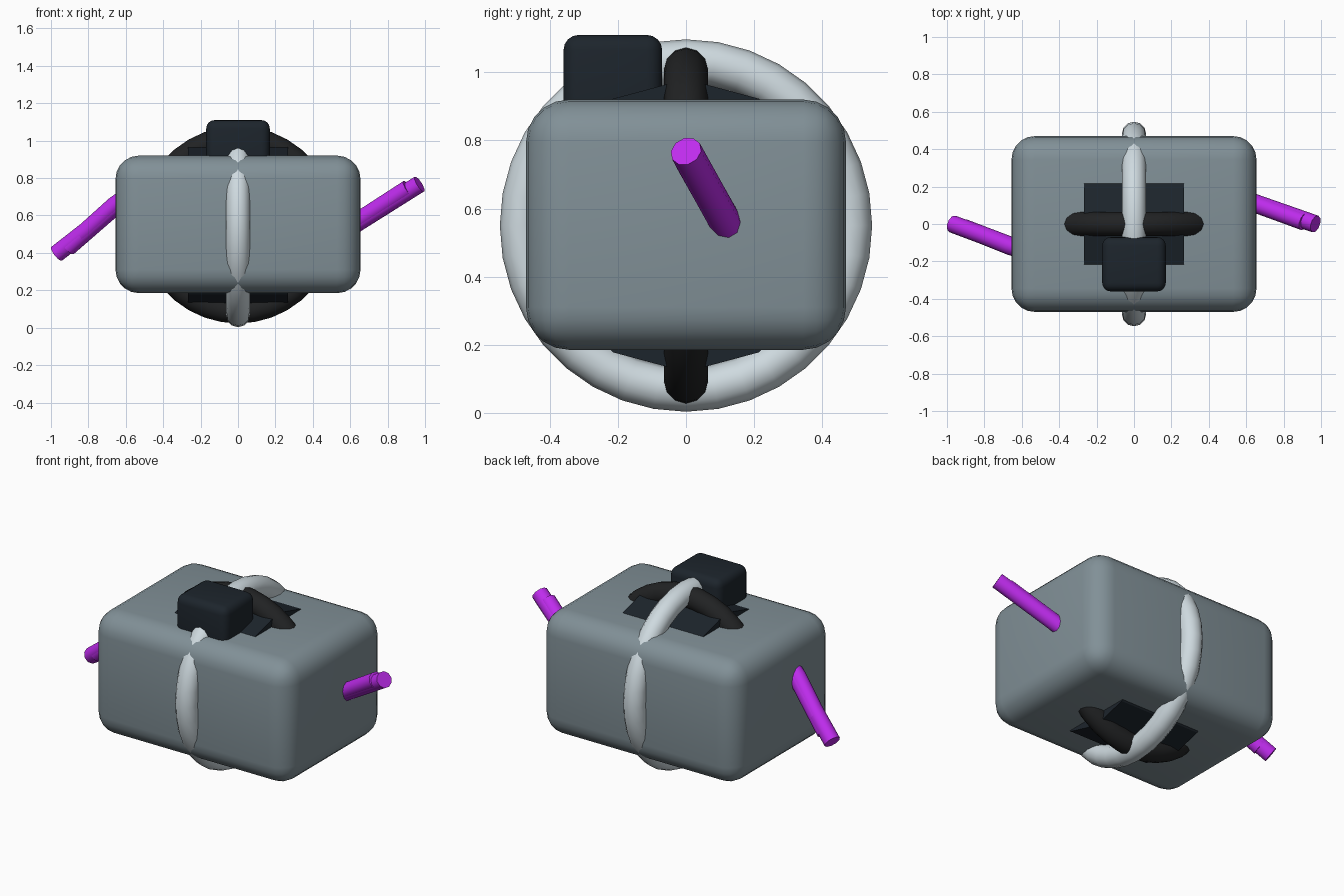
import bpy
from math import radians, pi

if "Cube" in bpy.data.objects:
    bpy.data.objects.remove(bpy.data.objects["Cube"])

CZ = 0.55  # shared centre height


def material(name, rgb):
    m = bpy.data.materials.new(name)
    m.diffuse_color = (*rgb, 1)
    m.use_nodes = True
    m.node_tree.nodes["Principled BSDF"].inputs["Base Color"].default_value = m.diffuse_color
    return m


BODY = material("blue_grey", (0.22, 0.28, 0.31))
LIGHT = material("pale_grey", (0.62, 0.70, 0.74))
DARK = material("charcoal", (0.015, 0.016, 0.017))
NAVY = material("dark_navy", (0.012, 0.018, 0.025))
PURPLE = material("purple", (0.52, 0.025, 0.85))


def finish(name, mat, angle=35):
    ob = bpy.context.object
    ob.name = name
    ob.data.materials.append(mat)
    bpy.ops.object.shade_smooth_by_angle(angle=radians(angle))
    return ob


def rounded_box(name, lo, hi, radius, segments, mat):
    centre = [(a + b) / 2 for a, b in zip(lo, hi)]
    bpy.ops.mesh.primitive_cube_add(size=1, location=centre)
    bpy.context.object.scale = [b - a for a, b in zip(lo, hi)]
    bpy.ops.object.transform_apply(location=False, rotation=False, scale=True)
    bevel = bpy.context.object.modifiers.new("round", 'BEVEL')
    bevel.width, bevel.segments = radius, segments
    bpy.ops.object.modifier_apply(modifier="round")
    finish(name, mat)


def ring(name, major, minor, rotation, mat):
    bpy.ops.mesh.primitive_torus_add(
        major_radius=major, minor_radius=minor, major_segments=36,
        minor_segments=12, location=(0, 0, CZ), rotation=rotation)
    finish(name, mat, 45)


# Main body and the small housing on top
rounded_box("body", (-0.655, -0.47, 0.185), (0.655, 0.47, 0.92), 0.125, 5, BODY)
rounded_box("top_housing", (-0.17, -0.36, 0.80), (0.17, -0.07, 1.11), 0.045, 4, NAVY)

# Two crossing rings
ring("pale_ring", 0.482, 0.065, (0, pi / 2, 0), LIGHT)
ring("dark_ring", 0.462, 0.065, (pi / 2, 0, 0), DARK)

# Twelve-sided core drum showing through top and bottom
bpy.ops.mesh.primitive_cylinder_add(
    vertices=12, radius=0.43, depth=0.535, location=(0, 0, CZ),
    rotation=(0, pi / 2, 0))
bpy.context.object.name = "core_drum"
bpy.context.object.data.materials.append(NAVY)


# Purple cables leaving both ends of the body
def cable(name, points):
    curve = bpy.data.curves.new(name, 'CURVE')
    curve.dimensions = '3D'
    curve.bevel_depth, curve.bevel_resolution = 0.047, 3
    curve.use_fill_caps = True
    spline = curve.splines.new('POLY')
    spline.points.add(len(points) - 1)
    for p, co in zip(spline.points, points):
        p.co = (*co, 1)
    ob = bpy.data.objects.new(name, curve)
    bpy.context.collection.objects.link(ob)
    curve.materials.append(PURPLE)


cable("right_cable", [(0.5, 0.165, 0.47), (0.655, 0.11, 0.57), (0.97, 0.0, 0.768)])
cable("right_cable_strand", [(0.5, 0.16, 0.485), (0.655, 0.105, 0.58), (0.91, 0.012, 0.745)])
cable("left_cable", [(-0.5, -0.17, 0.77), (-0.66, -0.12, 0.655), (-0.81, -0.06, 0.52), (-0.97, 0.0, 0.395)])
cable("left_cable_strand", [(-0.5, -0.165, 0.76), (-0.66, -0.115, 0.645), (-0.91, -0.02, 0.428)])
